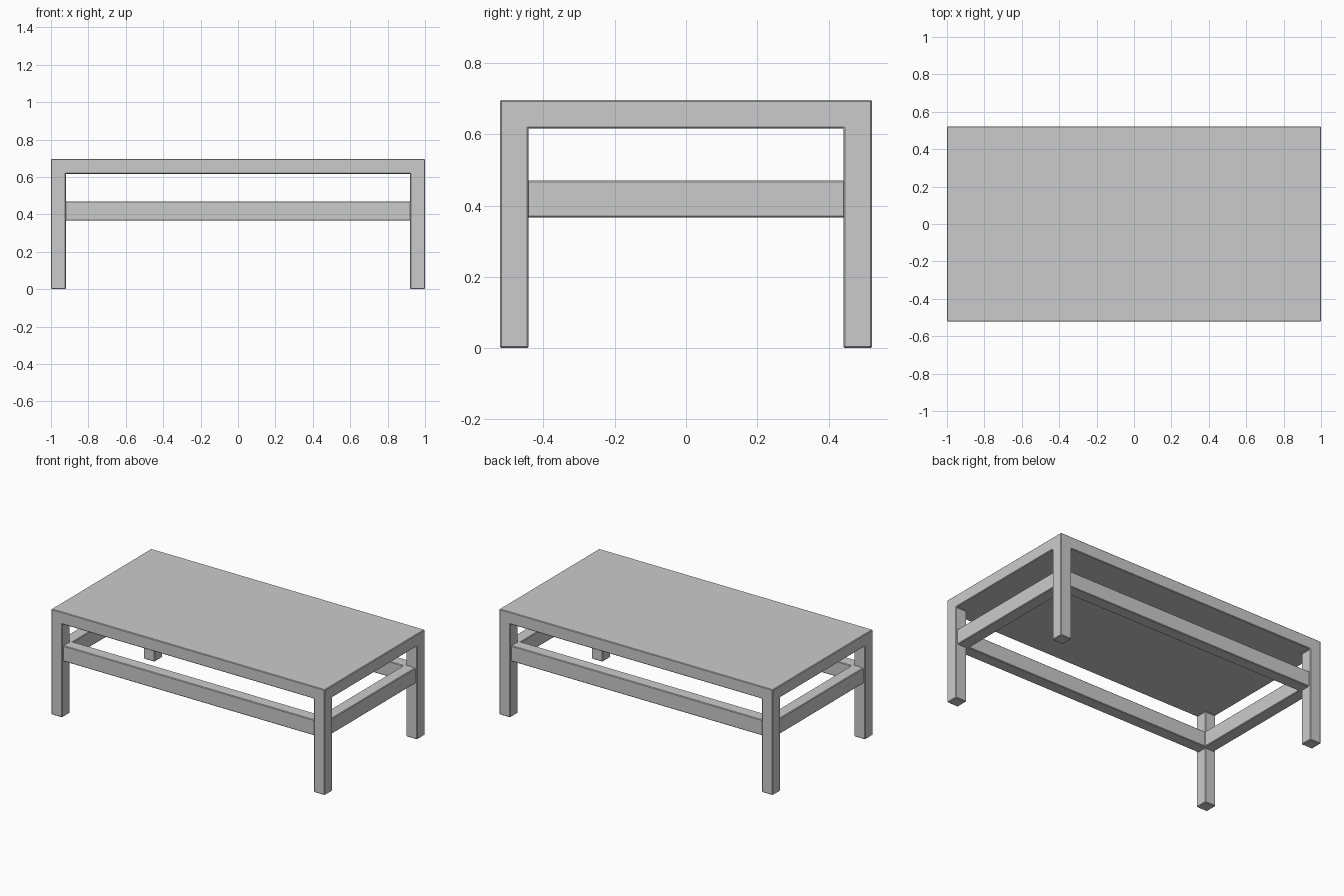
import bpy, bmesh

if "Cube" in bpy.data.objects:
    bpy.data.objects.remove(bpy.data.objects["Cube"])

HX, HY = 1.0, 0.522          # half length, half depth
LEG = 0.08                   # leg width
TOP, UNDER = 0.697, 0.617    # tabletop faces
RAIL_LOW, RAIL_HIGH = 0.367, 0.47
RECESS, RAIL_W = 0.013, 0.08


def finish(bm, name):
    bmesh.ops.recalc_face_normals(bm, faces=bm.faces)
    mesh = bpy.data.meshes.new(name)
    bm.to_mesh(mesh)
    bm.free()
    obj = bpy.data.objects.new(name, mesh)
    bpy.context.collection.objects.link(obj)
    bevel = obj.modifiers.new("Bevel", 'BEVEL')
    bevel.width = 0.004
    bevel.segments = 1
    bevel.limit_method = 'ANGLE'
    return obj


def extrude(bm, faces, z):
    geom = bmesh.ops.extrude_face_region(bm, geom=faces, use_keep_orig=False)["geom"]
    for v in geom:
        if isinstance(v, bmesh.types.BMVert):
            v.co.z = z
    bmesh.ops.delete(bm, geom=[f for f in faces if f.is_valid], context='FACES_ONLY')


def plan_grid(bm, xs, ys, z, keep):
    # Grid of faces, leaving out cells rejected by keep(i, j)
    verts = [[bm.verts.new((x, y, z)) for y in ys] for x in xs]
    return {(i, j): bm.faces.new((verts[i][j], verts[i + 1][j],
                                  verts[i + 1][j + 1], verts[i][j + 1]))
            for i in range(3) for j in range(3) if keep(i, j)}


def steps(half, width):
    return (-half, -half + width, half - width, half)


# Tabletop with four flush legs, one continuous body
bm = bmesh.new()
cells = plan_grid(bm, steps(HX, LEG), steps(HY, LEG), UNDER, lambda i, j: True)
outline = [v for v in bm.verts if abs(v.co.x) == HX and abs(v.co.y) == HY]
top = [bm.verts.new((x, y, TOP)) for x, y in ((-HX, -HY), (HX, -HY), (HX, HY), (-HX, HY))]
bm.faces.new(top)
rim = [e for e in bm.edges if e.is_boundary]
for a, b in zip(top, top[1:] + top[:1]):
    axis = 1 if a.co.y == b.co.y else 0
    level = a.co[axis]
    low = [v for v in bm.verts if abs(v.co.z - UNDER) < 1e-5 and abs(v.co[axis] - level) < 1e-5]
    low.sort(key=lambda v: (v.co - b.co).length)
    bm.faces.new([a, b] + low)
for i in (0, 2):
    for j in (0, 2):
        extrude(bm, [cells[i, j]], 0.0)
finish(bm, "table_top_and_legs")

# Ring of stretcher rails, set slightly back from the outer leg faces
bm = bmesh.new()
ring = plan_grid(bm, steps(HX - RECESS, RAIL_W), steps(HY - RECESS, RAIL_W),
                 RAIL_LOW, lambda i, j: (i, j) != (1, 1))
bmesh.ops.recalc_face_normals(bm, faces=bm.faces)
geom = bmesh.ops.extrude_face_region(bm, geom=list(ring.values()), use_keep_orig=True)["geom"]
for v in geom:
    if isinstance(v, bmesh.types.BMVert):
        v.co.z = RAIL_HIGH
finish(bm, "stretcher_rails")
